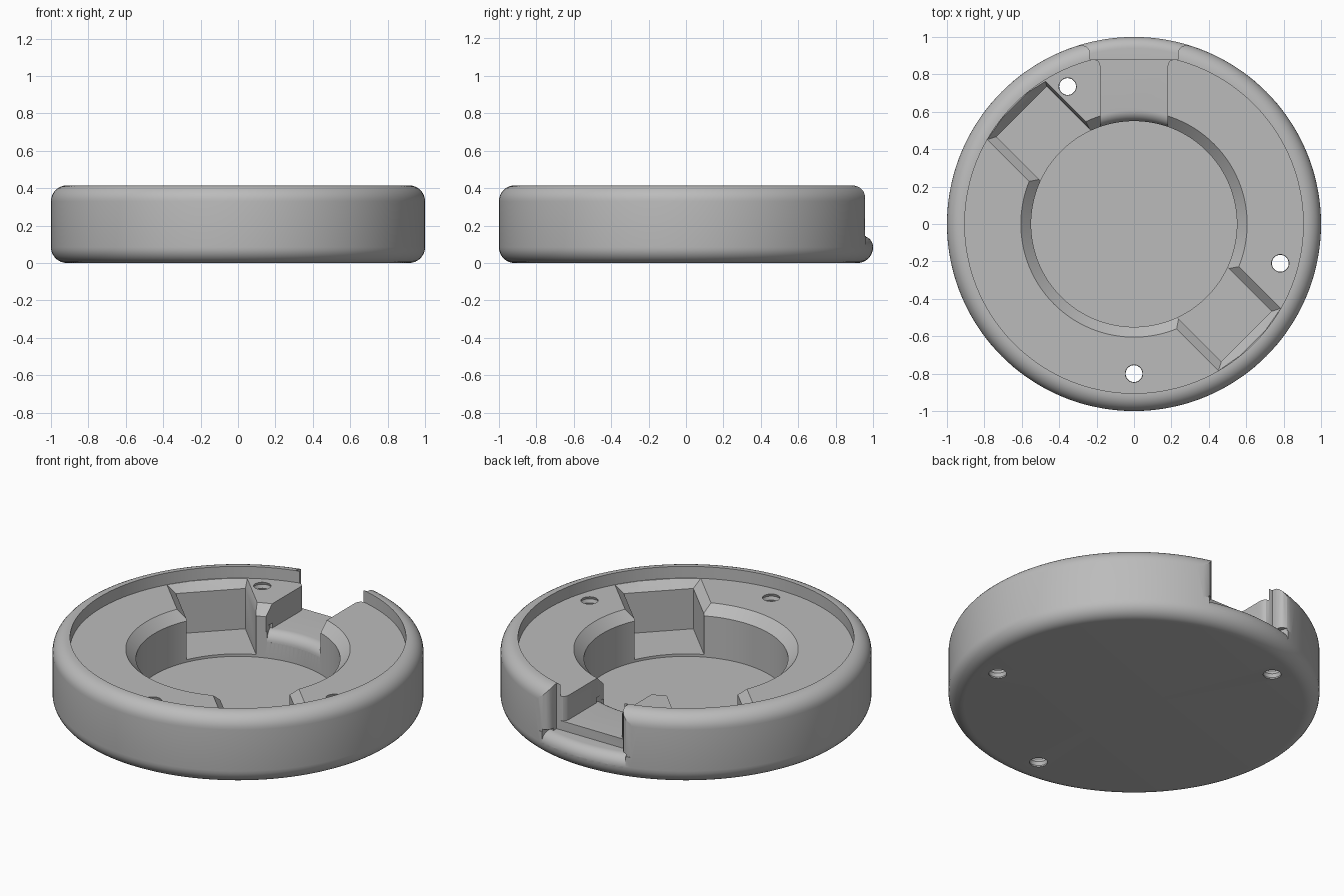
import bpy, bmesh
from math import sin, cos, pi, radians
from mathutils import Matrix

if "Cube" in bpy.data.objects:
    bpy.data.objects.remove(bpy.data.objects["Cube"])

TOP, LEDGE, SILL, CHANNEL = 0.415, 0.345, 0.145, 0.2


def make_object(name, bm):
    bmesh.ops.recalc_face_normals(bm, faces=bm.faces)
    mesh = bpy.data.meshes.new(name)
    bm.to_mesh(mesh)
    bm.free()
    obj = bpy.data.objects.new(name, mesh)
    bpy.context.collection.objects.link(obj)
    return obj


def loft(name, loops):
    """Closed solid through matching point loops."""
    bm = bmesh.new()
    rings = [[bm.verts.new(p) for p in loop] for loop in loops]
    n = len(rings[0])
    for a, b in zip(rings, rings[1:]):
        for i in range(n):
            j = (i + 1) % n
            bm.faces.new((a[i], a[j], b[j], b[i]))
    bm.faces.new(rings[0])
    bm.faces.new(rings[-1])
    return make_object(name, bm)


def prism(name, outline, low, high):
    return loft(name, [[(x, y, z) for x, y in outline] for z in (low, high)])


def sector(name, profile, half_angle, steps=16):
    """Sweep an (r, z) profile through a fan centred on the back."""
    angles = [pi / 2 + half_angle * (2 * i / steps - 1) for i in range(steps + 1)]
    return loft(name, [[(r * cos(a), r * sin(a), z) for r, z in profile] for a in angles])


def lathe(name, profile, steps, centre=(0, 0)):
    """Full revolution of a profile that starts and ends on the axis."""
    bm = bmesh.new()
    verts = [bm.verts.new((r, 0, z)) for r, z in profile]
    edges = [bm.edges.new(pair) for pair in zip(verts, verts[1:])]
    bmesh.ops.spin(bm, geom=verts + edges, cent=(0, 0, 0), axis=(0, 0, 1),
                   angle=2 * pi, steps=steps)
    bmesh.ops.remove_doubles(bm, verts=bm.verts, dist=1e-5)
    bmesh.ops.translate(bm, verts=bm.verts, vec=(*centre, 0))
    return make_object(name, bm)


def arc(r, z, radius, start, end, steps=8):
    return [(r + radius * cos(radians(start + (end - start) * i / steps)),
             z + radius * sin(radians(start + (end - start) * i / steps)))
            for i in range(steps + 1)]


# Round body with raised rim, ledge and chamfered central well
body = lathe("round_body", [(0, 0)] + arc(0.915, 0.085, 0.085, -90, 0)
             + arc(0.915, TOP - 0.085, 0.085, 0, 90)
             + [(0.905, TOP), (0.905, LEDGE), (0.605, LEDGE), (0.55, 0.29),
                (0.55, 0.045), (0, 0.045)], 144)
cutters = []

# Two diagonal pockets with sloped upper edges
for turn, right in ((radians(135), 0.205), (radians(-45), 0.235)):
    left = 0.235

    def footprint(low, z):
        if low:
            pts = [(0.3, 0.19), (0.85, 0.19), (0.85, 0.1),
                   (0.85, -0.1), (0.85, -0.19), (0.3, -0.19)]
        else:
            pts = [(0.3, left), (0.874, left), (0.898, 0.1),
                   (0.898, -0.1), (0.874, -right), (0.3, -right)]
        return [Matrix.Rotation(turn, 3, 'Z') @ Matrix.Translation((u, v, z)).translation
                for u, v in pts]

    cutters.append(loft("pocket_cutter", [footprint(True, 0.06), footprint(True, 0.3),
                                          footprint(False, LEDGE), footprint(False, 0.5)]))


# Channel from the well to the back, and the wider gap through the rim
def mirrored(half):
    return half + [(-x, y) for x, y in reversed(half)]


cutters.append(prism("channel_cutter", mirrored(
    [(0.18, 0.45), (0.18, 0.845), (0.184, 0.862), (0.195, 0.875), (0.212, 0.88),
     (0.235, 0.881), (0.235, 0.9)]), CHANNEL, 0.6))
cutters.append(prism("rim_gap_cutter", mirrored(
    [(0.235, 0.88), (0.235, 0.915), (0.24, 0.934), (0.254, 0.949), (0.275, 0.956),
     (0.31, 0.951), (0.31, 1.1)]), SILL, 0.6))

# Rounded outer lip of the sill and rounded inner end of the channel
cutters.append(sector("sill_lip_cutter", arc(0.94, 0.085, 0.06, 90, 0)
                      + [(1.1, 0.085), (1.1, 0.16), (0.94, 0.16)], radians(16)))
cutters.append(sector("channel_lip_cutter", arc(0.61, 0.14, 0.06, 180, 90)
                      + [(0.61, 0.23), (0.5, 0.23), (0.5, 0.14)], radians(18.5)))

# Three threaded through holes
for spot in ((-0.355, 0.735), (0.782, -0.21), (0, -0.8)):
    thread = [(0, -0.05)] + [(0.052 if i % 2 else 0.045, -0.05 + 0.02 * i)
                             for i in range(25)] + [(0, 0.43)]
    cutters.append(lathe("hole_cutter", thread, 24, spot))

bpy.context.view_layer.objects.active = body
body.select_set(True)
for cutter in cutters:
    cutter.hide_render = True
    mod = body.modifiers.new(cutter.name, 'BOOLEAN')
    mod.operation = 'DIFFERENCE'
    mod.solver = 'EXACT'
    mod.object = cutter
    bpy.ops.object.modifier_apply(modifier=mod.name)
    bpy.data.objects.remove(cutter)

# Single grey finish
grey = bpy.data.materials.new("plain_grey")
grey.use_nodes = True
colour = (0.5, 0.5, 0.5, 1)
grey.diffuse_color = colour
grey.node_tree.nodes["Principled BSDF"].inputs["Base Color"].default_value = colour
body.data.materials.clear()
body.data.materials.append(grey)
for face in body.data.polygons:
    face.material_index = 0
bpy.ops.object.shade_smooth_by_angle(angle=radians(30))
